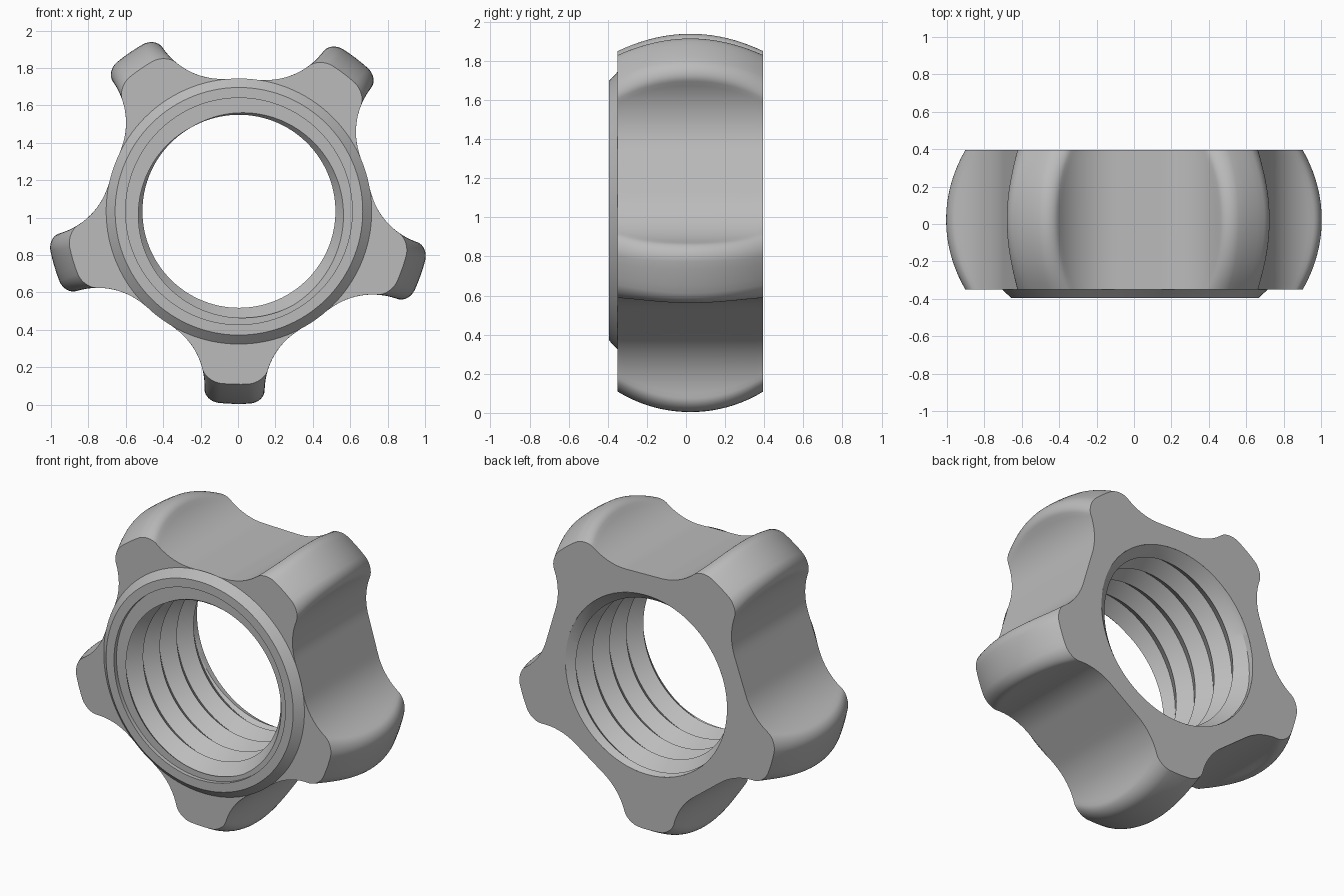
import bpy, bmesh, math
from math import sin, cos, pi, sqrt, radians

if "Cube" in bpy.data.objects:
    bpy.data.objects.remove(bpy.data.objects["Cube"])

CX, CZ = 0.005, 1.034          # axis of the knob
FRONT, BACK = -0.35, 0.395     # body faces
BORE = 0.572                   # opening in the back face

grey = bpy.data.materials.new("plain_grey")
grey.use_nodes = True
colour = (0.5, 0.5, 0.5, 1)
grey.diffuse_color = colour
grey.node_tree.nodes["Principled BSDF"].inputs["Base Color"].default_value = colour


def skin(name, columns):
    """Skin a closed loop of columns of points into a smooth mesh."""
    bm = bmesh.new()
    cols = [[bm.verts.new(p) for p in c] for c in columns]
    for a, b in zip(cols, cols[1:]):
        for k in range(len(a) - 1):
            bm.faces.new((a[k], a[k + 1], b[k + 1], b[k]))
    bmesh.ops.remove_doubles(bm, verts=bm.verts, dist=0.0002)
    bmesh.ops.recalc_face_normals(bm, faces=bm.faces)
    mesh = bpy.data.meshes.new(name)
    bm.to_mesh(mesh)
    bm.free()
    mesh.materials.append(grey)
    obj = bpy.data.objects.new(name, mesh)
    bpy.context.collection.objects.link(obj)
    bpy.ops.object.select_all(action='DESELECT')
    obj.select_set(True)
    bpy.context.view_layer.objects.active = obj
    bpy.ops.object.shade_smooth_by_angle(angle=radians(28))
    return obj


# --- Lobed body -----------------------------------------------------------
FLAT, VALLEY, ARC, HALF = 0.12, 0.705, 0.38, radians(36)
SWEEP = pi / 2 - HALF


def flank(s):
    """Point (sideways, outward) at distance s from the middle of a valley."""
    if s < FLAT:
        u, h = s, VALLEY
    else:
        t = min((s - FLAT) / ARC, SWEEP)
        rest = max(0, s - FLAT - ARC * SWEEP)
        u = FLAT + ARC * sin(t) + rest * cos(SWEEP)
        h = VALLEY + ARC * (1 - cos(t)) + rest * sin(SWEEP)
    return h * sin(HALF) - u * cos(HALF), h * cos(HALF) + u * sin(HALF)


def half_lobe(tip, fillet=0.075):
    """Half outline from valley to lobe tip, with a rounded corner."""
    lo, hi = 0, 1
    for _ in range(40):
        mid = (lo + hi) / 2
        lo, hi = (mid, hi) if flank(mid)[1] < tip - fillet else (lo, mid)
    pts = [flank(lo * i / 18) for i in range(19)]
    v0, r0 = pts[-1]
    pv, pr = flank(lo - 0.01)
    vc = v0 + (v0 - pv) / (r0 - pr) * fillet
    v1 = vc - fillet
    on_tip = lambda v: sqrt(tip * tip - v * v)
    corner, end, k = (vc, on_tip(vc)), (v1, on_tip(v1)), 0.56
    for i in range(1, 9):
        t = i / 8
        w = ((1 - t) ** 3, 3 * t * (1 - t) ** 2, 3 * t * t * (1 - t), t ** 3)
        p = []
        for a, c, e in zip((v0, r0), corner, end):
            p.append(w[0] * a + w[1] * (a + k * (c - a)) + w[2] * (e + k * (c - e)) + w[3] * e)
        pts.append(tuple(p))
    return pts + [(v1 * f, on_tip(v1 * f)) for f in (0.5, 0)]


def outline(y):
    """Whole five-lobed outline at depth y; the tips bulge at mid depth."""
    bulge = 0.713
    tip = 1.03 - bulge + sqrt(bulge ** 2 - (y - 0.0225) ** 2)
    half = half_lobe(tip)
    lobe = [(-v, r) for v, r in half] + half[-2::-1]
    ring = []
    for i in range(5):
        a = radians(-91.4 + 72 * i)
        ring += [(r * cos(a) - v * sin(a), r * sin(a) + v * cos(a)) for v, r in lobe]
    return ring + ring[:1]


ROWS = 20
depths = [FRONT + (BACK - FRONT) * i / ROWS for i in range(ROWS + 1)]
rings = [outline(y) for y in depths]
columns = []
for j in range(len(rings[0])):
    col = [(CX + r[j][0], y, CZ + r[j][1]) for r, y in zip(rings, depths)]

    def inner(p, radius, y):
        f = radius / math.hypot(*p)
        return CX + p[0] * f, y, CZ + p[1] * f
    columns.append([inner(rings[0][j], 0.63, FRONT)] + col + [inner(rings[-1][j], BORE, BACK)])
skin("lobed_body", columns)

# --- Front collar and threaded bore ---------------------------------------
SEGS, PITCH, CREST, ROOT = 120, 0.17, 0.516, 0.58
START, STOP = -0.37, 0.36      # thread ends


def thread_radius(y, turn):
    phase = ((y - START) / PITCH + turn) % 1
    return CREST + (ROOT - CREST) * abs(1 - 2 * phase)


columns = []
for j in range(SEGS + 1):
    a = 2 * pi * j / SEGS
    turn = j / SEGS + 1 / 6
    profile = [(0.71, FRONT + 0.002), (0.71, FRONT), (0.662, -0.395), (0.606, -0.395), (0.606, START)]
    for k in range(-4, 14):
        y = min(max(START + PITCH * (k / 2 - turn), START), STOP)
        profile.append((thread_radius(y, turn), y))
    profile.append((BORE, BACK))
    columns.append([(CX + r * cos(a), y, CZ + r * sin(a)) for r, y in profile])
skin("collar_and_threaded_bore", columns)
